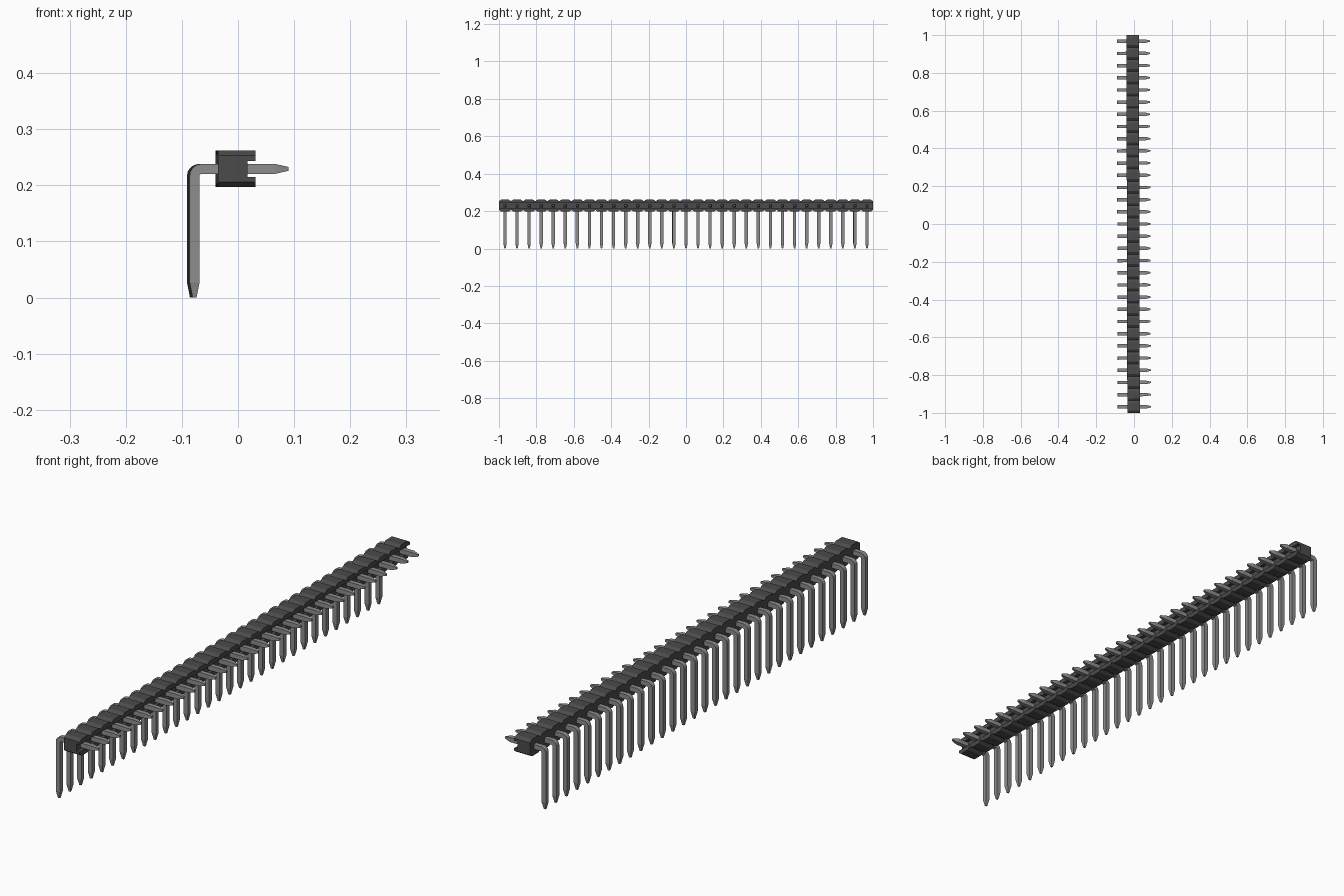
import bpy, bmesh, math
from mathutils import Matrix, Vector

cube = bpy.data.objects.get("Cube")
if cube:
    bpy.data.objects.remove(cube, do_unlink=True)

PINS = 31
PITCH = 2.0 / PINS
AXIS_Z = 0.2292                            # height of the pin row
SKEW = Matrix.Rotation(0.0025, 4, 'Z')     # the strip sits very slightly turned


def material(name, value):
    mat = bpy.data.materials.new(name)
    mat.use_nodes = True
    colour = (value, value, value, 1.0)
    mat.diffuse_color = colour
    bsdf = mat.node_tree.nodes["Principled BSDF"]
    bsdf.inputs["Base Color"].default_value = colour
    bsdf.inputs["Roughness"].default_value = 0.5
    return mat


def loft(name, rings, mat):
    """Mesh through a series of equal-sized closed rings, capped at both ends."""
    bm = bmesh.new()
    loops = [[bm.verts.new(p) for p in ring] for ring in rings]
    n = len(loops[0])
    for a, b in zip(loops, loops[1:]):
        for i in range(n):
            j = (i + 1) % n
            bm.faces.new((a[i], a[j], b[j], b[i]))
    bm.faces.new(loops[0][::-1])
    bm.faces.new(loops[-1])
    bmesh.ops.recalc_face_normals(bm, faces=bm.faces)
    mesh = bpy.data.meshes.new(name)
    bm.to_mesh(mesh)
    bm.free()
    mesh.materials.append(mat)
    return mesh


def place(name, mesh, matrix):
    obj = bpy.data.objects.new(name, mesh)
    bpy.context.collection.objects.link(obj)
    obj.matrix_world = matrix
    return obj


plastic = material("dark plastic", 0.07)
metal = material("grey metal", 0.27)

# Housing: C-shaped section, pinched at every joint between blocks
BACK, FRONT, GROOVE = -0.0378, 0.0285, 0.0145
FULL, PINCH, CHAMFER, SLOT = 0.0325, 0.0235, 0.013, 0.014


def housing_ring(y, half):
    outline = [(BACK, -half), (FRONT, -half), (FRONT, -SLOT), (GROOVE, -SLOT),
               (GROOVE, SLOT), (FRONT, SLOT), (FRONT, half), (BACK, half)]
    return [(x, y, AXIS_Z + z) for x, z in outline]


rings = [housing_ring(-1, PINCH)]
for k in range(PINS):
    y = -1 + k * PITCH
    rings += [housing_ring(y + CHAMFER, FULL),
              housing_ring(y + PITCH - CHAMFER, FULL),
              housing_ring(y + PITCH, PINCH)]
place("housing", loft("housing", rings, plastic), SKEW)

# Right-angle pin: square section swept along a bent path with tapered tips
HALF, TIP, LEG_X, BEND = 0.0088, 0.0035, -0.0798, 0.0125


def pin_ring(x, z, half, angle):
    # angle 0 = horizontal run, pi/2 = vertical run
    out = Vector((-math.sin(angle), 0, math.cos(angle)))
    side = Vector((0, 1, 0))
    centre = Vector((x, 0, z))
    return [centre + half * (s * out + t * side)
            for s, t in ((1, 1), (1, -1), (-1, -1), (-1, 1))]


rings = [pin_ring(0.0872, AXIS_Z, TIP, 0), pin_ring(0.064, AXIS_Z, HALF, 0)]
for i in range(6):
    a = i / 5 * math.pi / 2
    rings.append(pin_ring(LEG_X + BEND - BEND * math.sin(a),
                          AXIS_Z - BEND + BEND * math.cos(a), HALF, a))
rings += [pin_ring(LEG_X, 0.027, HALF, math.pi / 2),
          pin_ring(LEG_X, 0.0, TIP, math.pi / 2)]
pin_mesh = loft("pin", rings, metal)

for k in range(PINS):
    offset = Matrix.Translation((0, -1 + (k + 0.5) * PITCH, 0))
    place(f"pin_{k + 1:02d}", pin_mesh, SKEW @ offset)
